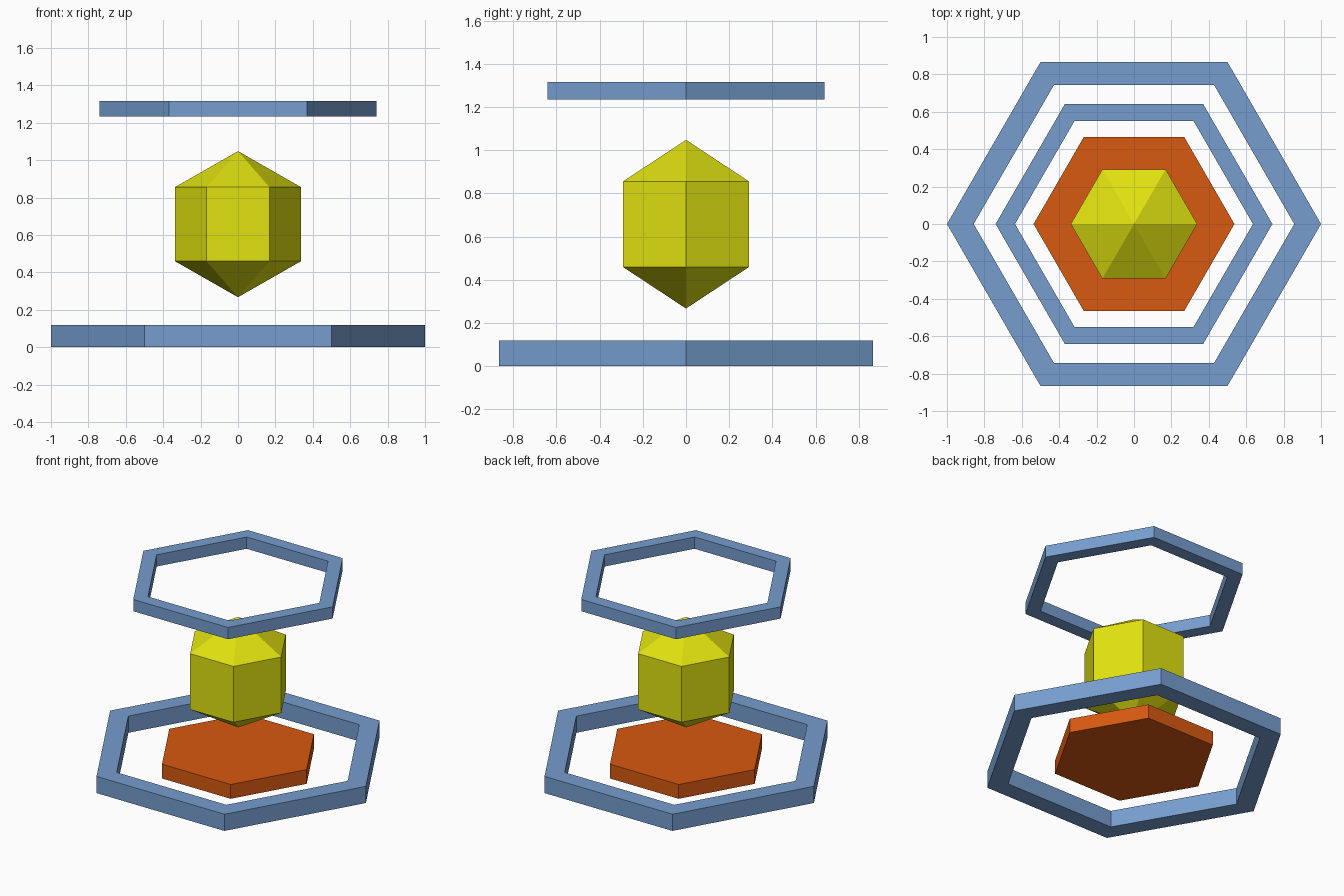
import bpy, bmesh
from math import cos, sin, pi

if "Cube" in bpy.data.objects:
    bpy.data.objects.remove(bpy.data.objects["Cube"])

SIDES = 6


def material(name, rgb):
    mat = bpy.data.materials.new(name)
    mat.diffuse_color = (*rgb, 1)
    mat.use_nodes = True
    mat.node_tree.nodes["Principled BSDF"].inputs["Base Color"].default_value = mat.diffuse_color
    return mat


def lathe(name, profile, mat, closed=False):
    """Spin (radius, z) points into a six-sided solid; radius 0 is a tip."""
    bm = bmesh.new()
    rows = []
    for r, z in profile:
        n = SIDES if r else 1
        rows.append([bm.verts.new((r * cos(2 * pi * i / SIDES), r * sin(2 * pi * i / SIDES), z))
                     for i in range(n)])
    pairs = list(zip(rows, rows[1:]))
    if closed:
        pairs.append((rows[-1], rows[0]))
    for a, b in pairs:
        for i in range(SIDES):
            j = (i + 1) % SIDES
            corners = [a[i % len(a)], a[j % len(a)], b[j % len(b)], b[i % len(b)]]
            bm.faces.new(list(dict.fromkeys(corners)))
    # flat caps on open profiles
    if not closed:
        for row in (rows[0], rows[-1]):
            if len(row) > 1:
                bm.faces.new(row)
    bmesh.ops.recalc_face_normals(bm, faces=bm.faces)
    mesh = bpy.data.meshes.new(name)
    bm.to_mesh(mesh)
    bm.free()
    mesh.materials.append(mat)
    obj = bpy.data.objects.new(name, mesh)
    bpy.context.collection.objects.link(obj)
    return obj


def ring(name, outer, inner, z0, z1, mat):
    return lathe(name, [(outer, z0), (outer, z1), (inner, z1), (inner, z0)], mat, closed=True)


blue = material("blue", (0.18, 0.34, 0.62))
orange = material("orange", (0.68, 0.10, 0.005))
yellow = material("yellow", (0.75, 0.76, 0.005))

# Floor ring and smaller floating ring
ring("base_ring", 1.0, 0.857, 0.0, 0.118, blue)
ring("upper_ring", 0.74, 0.636, 1.234, 1.317, blue)

# Plate inside the floor ring
lathe("base_plate", [(0.537, 0.012), (0.537, 0.113)], orange)

# Floating crystal
lathe("crystal", [(0, 0.267), (0.338, 0.46), (0.338, 0.855), (0, 1.048)], yellow)
